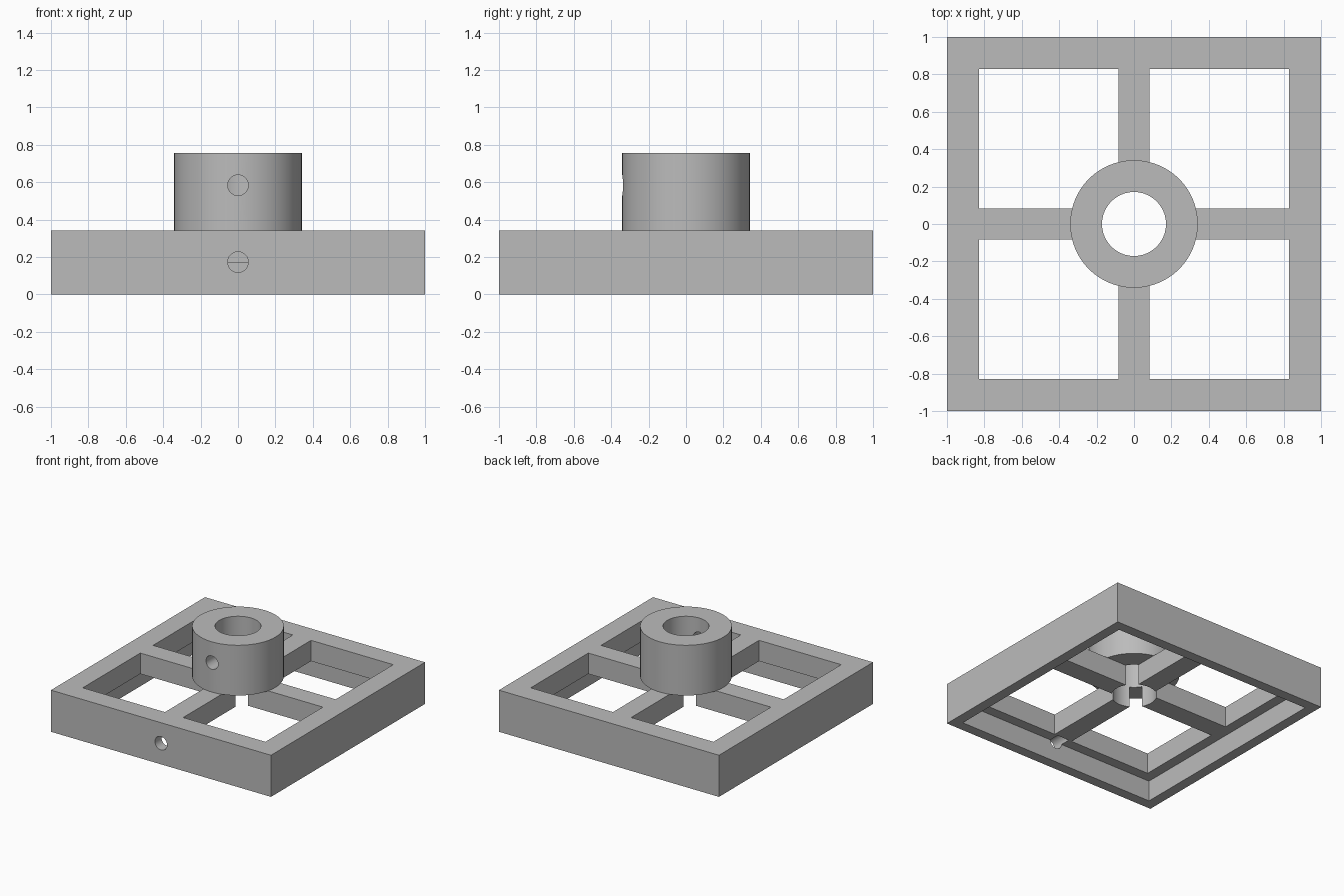
import bpy
import math

if "Cube" in bpy.data.objects:
    bpy.data.objects.remove(bpy.data.objects["Cube"], do_unlink=True)

BASE_H = 0.342      # frame height
PLATE_Z = 0.171     # underside of the ledge and cross bars
TOP_Z = 0.755       # top of the collar
BAR = 0.083         # half width of the cross bars
OPEN = 0.83         # outer limit of the windows
BORE = 0.171
COLLAR = 0.341
PIN = 0.055

grey = bpy.data.materials.new("plain_grey")
grey.use_nodes = True
grey.diffuse_color = (0.5, 0.5, 0.5, 1)
grey.node_tree.nodes["Principled BSDF"].inputs["Base Color"].default_value = (0.5, 0.5, 0.5, 1)


def box(name, low, high):
    mid = [(a + b) / 2 for a, b in zip(low, high)]
    bpy.ops.mesh.primitive_cube_add(size=1, location=mid)
    ob = bpy.context.object
    ob.name = name
    ob.scale = [b - a for a, b in zip(low, high)]
    bpy.ops.object.transform_apply(location=True, rotation=True, scale=True)
    ob.data.materials.append(grey)
    return ob


def cylinder(name, radius, start, end, along_y=False, z=0, sides=96):
    mid = (start + end) / 2
    bpy.ops.mesh.primitive_cylinder_add(
        vertices=sides, radius=radius, depth=end - start,
        location=(0, mid, z) if along_y else (0, 0, mid),
        rotation=(math.pi / 2 if along_y else 0, 0, 0))
    ob = bpy.context.object
    ob.name = name
    bpy.ops.object.transform_apply(location=True, rotation=True, scale=True)
    ob.data.materials.append(grey)
    return ob


def cut(target, cutter):
    mod = target.modifiers.new("cut", "BOOLEAN")
    mod.operation = "DIFFERENCE"
    mod.solver = "EXACT"
    mod.object = cutter
    bpy.ops.object.select_all(action="DESELECT")
    bpy.context.view_layer.objects.active = target
    target.select_set(True)
    bpy.ops.object.modifier_apply(modifier=mod.name)
    bpy.data.objects.remove(cutter, do_unlink=True)


# Square base with a hollow underside
base = box("base_frame", (-1, -1, 0), (1, 1, BASE_H))
rim = 0.915
cut(base, box("pocket_cutter", (-rim, -rim, -0.1), (rim, rim, PLATE_Z)))

# Four windows leaving the border and the cross bars
for sx in (-1, 1):
    for sy in (-1, 1):
        xs = sorted((sx * BAR, sx * OPEN))
        ys = sorted((sy * BAR, sy * OPEN))
        cut(base, box("window_cutter", (xs[0], ys[0], -0.2), (xs[1], ys[1], 0.6)))

# Bore through the centre of the cross and pin hole in the front wall
cut(base, cylinder("bore_cutter", BORE, -0.2, 1))
cut(base, cylinder("pin_cutter", PIN, -1.1, -OPEN, True, 0.173, 32))

# Collar standing on the cross bars, with its own pin hole at the front
collar = cylinder("collar", COLLAR, BASE_H, TOP_Z)
cut(collar, cylinder("bore_cutter", BORE, 0, 1))
cut(collar, cylinder("pin_cutter", PIN, -0.5, -0.1, True, 0.584, 32))

# Smooth the round walls, keep the edges crisp
for ob in (base, collar):
    bpy.ops.object.select_all(action="DESELECT")
    ob.select_set(True)
    bpy.context.view_layer.objects.active = ob
    bpy.ops.object.shade_smooth_by_angle(angle=math.radians(30))
